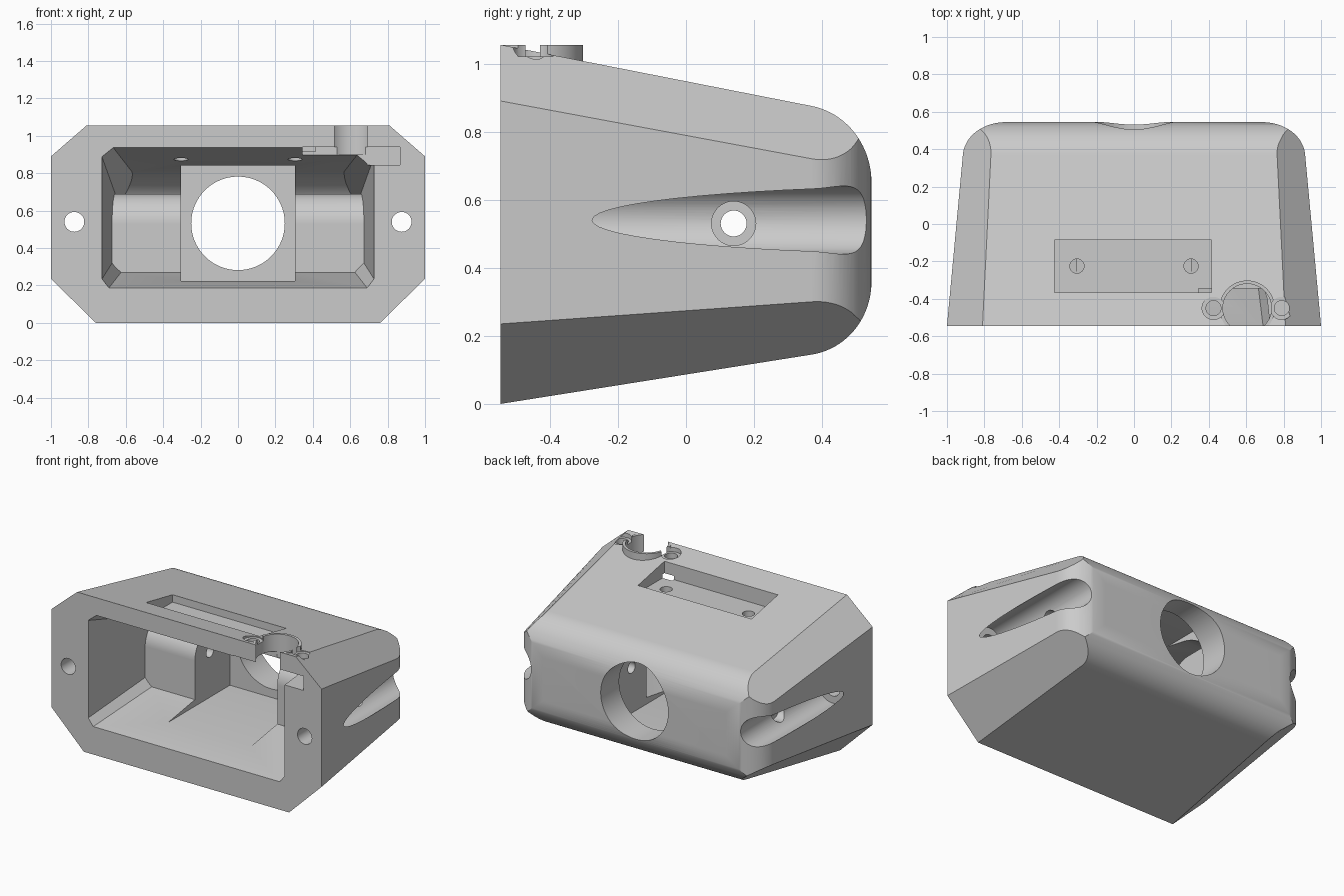
import bpy, bmesh, math
from mathutils import Vector

if "Cube" in bpy.data.objects:
    bpy.data.objects.remove(bpy.data.objects["Cube"])

grey = bpy.data.materials.new("light grey plastic")
grey.use_nodes = True
grey.diffuse_color = (0.6, 0.6, 0.6, 1)
grey.node_tree.nodes["Principled BSDF"].inputs["Base Color"].default_value = grey.diffuse_color

FRONT = -0.545


def loft(name, rings):
    """Solid skinned through closed rings with equal point counts."""
    bm = bmesh.new()
    loops = [[bm.verts.new(p) for p in ring] for ring in rings]
    n = len(loops[0])
    for a, b in zip(loops, loops[1:]):
        for i in range(n):
            j = (i + 1) % n
            bm.faces.new((a[i], a[j], b[j], b[i]))
    bm.faces.new(loops[0])
    bm.faces.new(loops[-1])
    bmesh.ops.recalc_face_normals(bm, faces=bm.faces)
    mesh = bpy.data.meshes.new(name)
    bm.to_mesh(mesh)
    bm.free()
    mesh.materials.append(grey)
    obj = bpy.data.objects.new(name, mesh)
    bpy.context.collection.objects.link(obj)
    return obj


def prism(name, pts, axis, lo, hi):
    """Extrude a 2D outline along x, y or z."""
    def place(p, h):
        q = list(p)
        q.insert("xyz".index(axis), h)
        return Vector(q)
    return loft(name, [[place(p, h) for p in pts] for h in (lo, hi)])


def box(name, x0, x1, y0, y1, z0, z1):
    return prism(name, [(x0, y0), (x1, y0), (x1, y1), (x0, y1)], "z", z0, z1)


def cylinder(name, centre, r, axis, lo, hi, n=64):
    pts = [(centre[0] + r * math.cos(math.tau * i / n),
            centre[1] + r * math.sin(math.tau * i / n)) for i in range(n)]
    return prism(name, pts, axis, lo, hi)


def combine(obj, tool, op="DIFFERENCE"):
    """Apply a boolean and discard the tool."""
    mod = obj.modifiers.new("bool", "BOOLEAN")
    mod.operation, mod.solver, mod.object = op, "EXACT", tool
    bpy.context.view_layer.objects.active = obj
    bpy.ops.object.modifier_apply(modifier=mod.name)
    bpy.data.objects.remove(tool)


def bend(p0, corner, p1, n=20, w=0.77):
    """Round a corner with a conic arc."""
    out = []
    for i in range(n + 1):
        t = i / n
        a, b, c = (1 - t) ** 2, 2 * w * t * (1 - t), t * t
        out.append([(a * u + b * v + c * s) / (a + b + c)
                    for u, v, s in zip(p0, corner, p1)])
    return out


def octagon(y, side, top_x, low_x, bottom, low_z, high_z, top):
    half = [(low_x, bottom), (side, low_z), (side, high_z), (top_x, top)]
    pts = half + [(-x, z) for x, z in reversed(half)]
    return [Vector((x, y, z)) for x, z in pts]


def stretch(a, b, t):
    return [p.lerp(q, t) for p, q in zip(a, b)]


# Outer housing: tapered octagon trimmed by rounded side and plan profiles
front = octagon(FRONT, 1, 0.81, 0.76, 0, 0.235, 0.89, 1.055)
rear = octagon(0.37, 0.915, 0.765, 0.715, 0.145, 0.30, 0.72, 0.875)
housing = loft("housing", [front, stretch(front, rear, 1.25)])
side = [(FRONT - 0.1, -0.016), (FRONT - 0.1, 1.075)]
side += bend((0.37, 0.875), (0.545, 0.84), (0.545, 0.65))
side += bend((0.545, 0.36), (0.545, 0.173), (0.37, 0.145))
combine(housing, prism("side_profile", side, "x", -1.2, 1.2), "INTERSECT")
half = [(1.01, FRONT - 0.1)] + bend((0.915, 0.37), (0.899, 0.545), (0.68, 0.545))
plan = half + [(-x, y) for x, y in reversed(half)]
combine(housing, prism("plan_profile", plan, "z", -0.2, 1.3), "INTERSECT")

# Raised collar around the cable entry, kept flush with the front
collar = cylinder("collar", (0.605, -0.45), 0.148, "z", 0.96, 1.055)
combine(collar, box("collar_trim", 0, 1, -1, FRONT, 0.5, 1.5))
combine(housing, collar, "UNION")

# Inner cavity with rounded ceiling, less the pivot blocks on both sides
mouth = octagon(FRONT, 0.727, 0.667, 0.69, 0.187, 0.235, 0.887, 0.937)
deep = octagon(0.35, 0.635, 0.53, 0.58, 0.328, 0.38, 0.63, 0.76)
cavity = loft("cavity", [stretch(mouth, deep, -0.05), deep])
ceiling = [(-0.7, 0)] + [(-0.7, 1.1), (0.05, 0.85)]
ceiling += bend((0.08, 0.815), (0.34, 0.76), (0.345, 0.58)) + [(0.345, 0)]
combine(cavity, prism("ceiling_profile", ceiling, "x", -1, 1), "INTERSECT")
block = [(0.5, 0), (-0.02, 0), (-0.02, 0.53)]
block += bend((-0.02, 0.531), (-0.02, 0.69), (0.14, 0.69), w=0.707) + [(0.5, 0.69)]
for s in (-1, 1):
    lo, hi = sorted((s * 0.305, s * 0.9))
    combine(cavity, prism("pivot_block", block, "x", lo, hi))
combine(housing, cavity)

# Central bay and round rear window
combine(housing, box("bay", -0.305, 0.305, -0.4, 0.35, 0.225, 0.84))
combine(housing, cylinder("window", (0, 0.532), 0.25, "y", 0.2, 0.8, 96))

# Mounting screws with long counterbores, and the cross pivot hole
for s in (-1, 1):
    combine(housing, cylinder("screw_hole", (s * 0.875, 0.54), 0.053, "y", -0.8, 0.1, 40))
    combine(housing, cylinder("screw_scoop", (s * 0.875, 0.54), 0.1, "y", -0.3, 0.8))
    lo, hi = sorted((s * 0.745, s * 1.2))
    combine(housing, cylinder("pivot_recess", (0.14, 0.53), 0.065, "x", lo, hi, 40))
combine(housing, cylinder("pivot_hole", (0.14, 0.53), 0.038, "x", -1.2, 1.2, 40))

# Top pocket with two drilled holes
combine(housing, box("pocket", -0.425, 0.415, -0.365, -0.085, 0.915, 1.3))
for x in (-0.305, 0.305):
    combine(housing, cylinder("pocket_hole", (x, -0.225), 0.038, "z", 0.8, 1.0, 32))

# Cable channel behind the front lip, cable entry and its clamp screws
combine(housing, box("channel", 0.345, 0.865, -0.7, -0.345, 0.845, 0.94))
combine(housing, cylinder("cable_entry", (0.605, -0.45), 0.13, "z", 0.9, 1.3))
for x in (0.425, 0.79):
    combine(housing, cylinder("clamp_recess", (x, -0.45), 0.061, "z", 1.02, 1.3, 40))
    combine(housing, cylinder("clamp_hole", (x, -0.45), 0.04, "z", 0.9, 1.3, 32))

# Soft shading with crisp edges
bpy.ops.object.select_all(action="DESELECT")
housing.select_set(True)
bpy.context.view_layer.objects.active = housing
bpy.ops.object.shade_smooth_by_angle(angle=math.radians(25))
